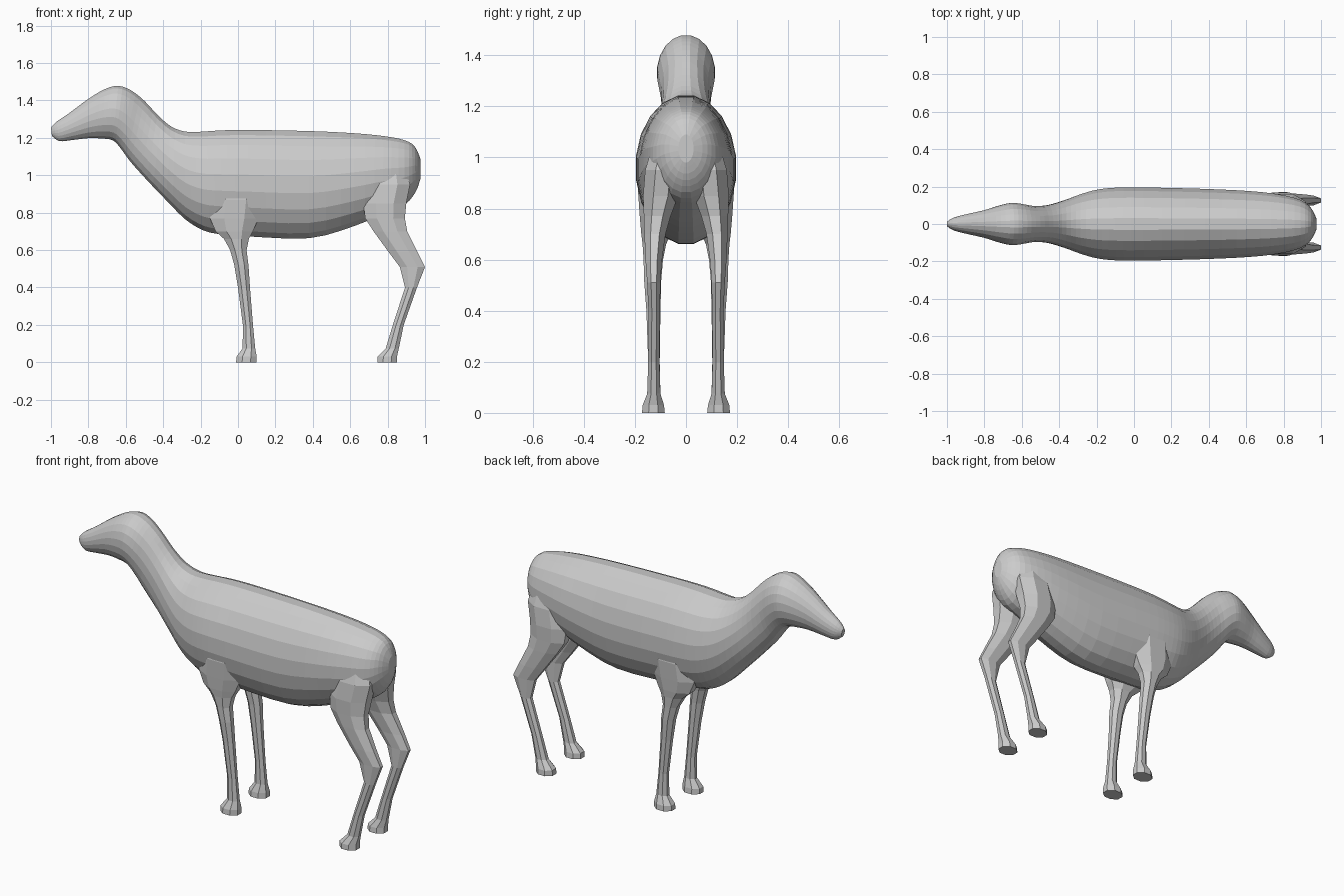
import bpy, bmesh
from math import sin, cos, pi
from mathutils import Vector


def loft(name, rings):
    """Skin a list of closed rings and cap both ends."""
    bm = bmesh.new()
    rows = [[bm.verts.new(p) for p in ring] for ring in rings]
    n = len(rows[0])
    for a, b in zip(rows, rows[1:]):
        for i in range(n):
            j = (i + 1) % n
            bm.faces.new((a[i], a[j], b[j], b[i]))
    bm.faces.new(rows[0])
    bm.faces.new(rows[-1])
    bmesh.ops.recalc_face_normals(bm, faces=bm.faces)
    mesh = bpy.data.meshes.new(name)
    bm.to_mesh(mesh)
    bm.free()
    obj = bpy.data.objects.new(name, mesh)
    bpy.context.collection.objects.link(obj)
    return obj


def refine(keys, steps):
    """Catmull-Rom interpolation between key sections."""
    k = [Vector(v) for v in keys]
    k = [k[0]] + k + [k[-1]]
    out = []
    for p, a, b, q in zip(k, k[1:], k[2:], k[3:]):
        for s in range(steps):
            t = s / steps
            out.append(0.5 * (2 * a + (b - p) * t + (2 * p - 5 * a + 4 * b - q) * t * t
                              + (3 * a - p - 3 * b + q) * t ** 3))
    return out + [k[-1]]


def body_ring(s, n=20):
    xt, zt, xb, zb, w = s
    ring = []
    for i in range(n):
        a = 2 * pi * (i + 0.5) / n
        c = (cos(a) + 1) / 2
        ring.append((xb + (xt - xb) * c, w * sin(a), zb + (zt - zb) * c))
    return ring


def leg_ring(s, side, n=8):
    z, x0, x1, y0, y1 = s
    f = 1 / cos(pi / n)
    return [((x0 + x1) / 2 + (x1 - x0) / 2 * f * cos(2 * pi * (i + 0.5) / n),
             side * ((y0 + y1) / 2 + (y1 - y0) / 2 * f * sin(2 * pi * (i + 0.5) / n)), z)
            for i in range(n)]


# Body, neck and head: top x, top z, bottom x, bottom z, half width
sections = [
    (0.975, 1.09, 0.975, 0.98, 0.03), (0.945, 1.155, 0.95, 0.91, 0.085),
    (0.89, 1.19, 0.89, 0.84, 0.13), (0.78, 1.212, 0.77, 0.79, 0.16),
    (0.62, 1.228, 0.62, 0.725, 0.178), (0.38, 1.24, 0.38, 0.66, 0.19),
    (0.05, 1.246, 0.05, 0.67, 0.198), (-0.10, 1.243, -0.08, 0.68, 0.197),
    (-0.20, 1.236, -0.18, 0.70, 0.187), (-0.285, 1.237, -0.28, 0.76, 0.162),
    (-0.36, 1.265, -0.385, 0.865, 0.128), (-0.43, 1.325, -0.49, 0.975, 0.102),
    (-0.50, 1.40, -0.575, 1.07, 0.097), (-0.57, 1.455, -0.63, 1.145, 0.108),
    (-0.64, 1.48, -0.67, 1.185, 0.114), (-0.71, 1.463, -0.73, 1.195, 0.10),
    (-0.80, 1.41, -0.80, 1.197, 0.075), (-0.90, 1.335, -0.89, 1.187, 0.053),
    (-0.97, 1.287, -0.955, 1.182, 0.035), (-1.0, 1.255, -0.995, 1.21, 0.014),
]
body = loft("animal_body", [body_ring(s) for s in refine(sections, 3)])

# Legs: height, x range, y range
front_leg = [
    (0, -0.01, 0.10, 0.083, 0.172), (0.03, -0.008, 0.10, 0.086, 0.17),
    (0.075, 0.025, 0.092, 0.10, 0.152), (0.20, 0.026, 0.08, 0.103, 0.148),
    (0.40, 0.0, 0.064, 0.10, 0.155), (0.52, -0.02, 0.056, 0.097, 0.164),
    (0.60, -0.042, 0.046, 0.09, 0.166), (0.66, -0.075, 0.058, 0.078, 0.17),
    (0.70, -0.12, 0.08, 0.06, 0.175), (0.77, -0.15, 0.11, 0.04, 0.181),
    (0.87, -0.14, 0.12, 0.03, 0.188), (0.97, -0.10, 0.10, 0.03, 0.17),
]
hind_leg = [
    (0, 0.745, 0.85, 0.083, 0.172), (0.03, 0.747, 0.85, 0.086, 0.17),
    (0.075, 0.79, 0.86, 0.10, 0.152), (0.20, 0.828, 0.886, 0.104, 0.148),
    (0.40, 0.893, 0.957, 0.102, 0.147), (0.51, 0.865, 1.0, 0.10, 0.152),
    (0.59, 0.805, 0.96, 0.095, 0.158), (0.70, 0.725, 0.905, 0.08, 0.163),
    (0.77, 0.68, 0.892, 0.06, 0.165), (0.85, 0.67, 0.90, 0.03, 0.168),
    (0.95, 0.69, 0.92, 0.02, 0.16), (1.05, 0.72, 0.89, 0.02, 0.13),
]
legs = [loft(name, [leg_ring(s, side) for s in keys])
        for name, keys in (("front_leg", front_leg), ("hind_leg", hind_leg))
        for side in (1, -1)]

# Fuse legs into the body
for leg in legs:
    mod = body.modifiers.new("join_leg", 'BOOLEAN')
    mod.operation = 'UNION'
    mod.solver = 'EXACT'
    mod.object = leg
bpy.context.view_layer.update()
fused = bpy.data.meshes.new_from_object(body.evaluated_get(bpy.context.evaluated_depsgraph_get()))
body.modifiers.clear()
body.data = fused
for leg in legs:
    bpy.data.objects.remove(leg)
